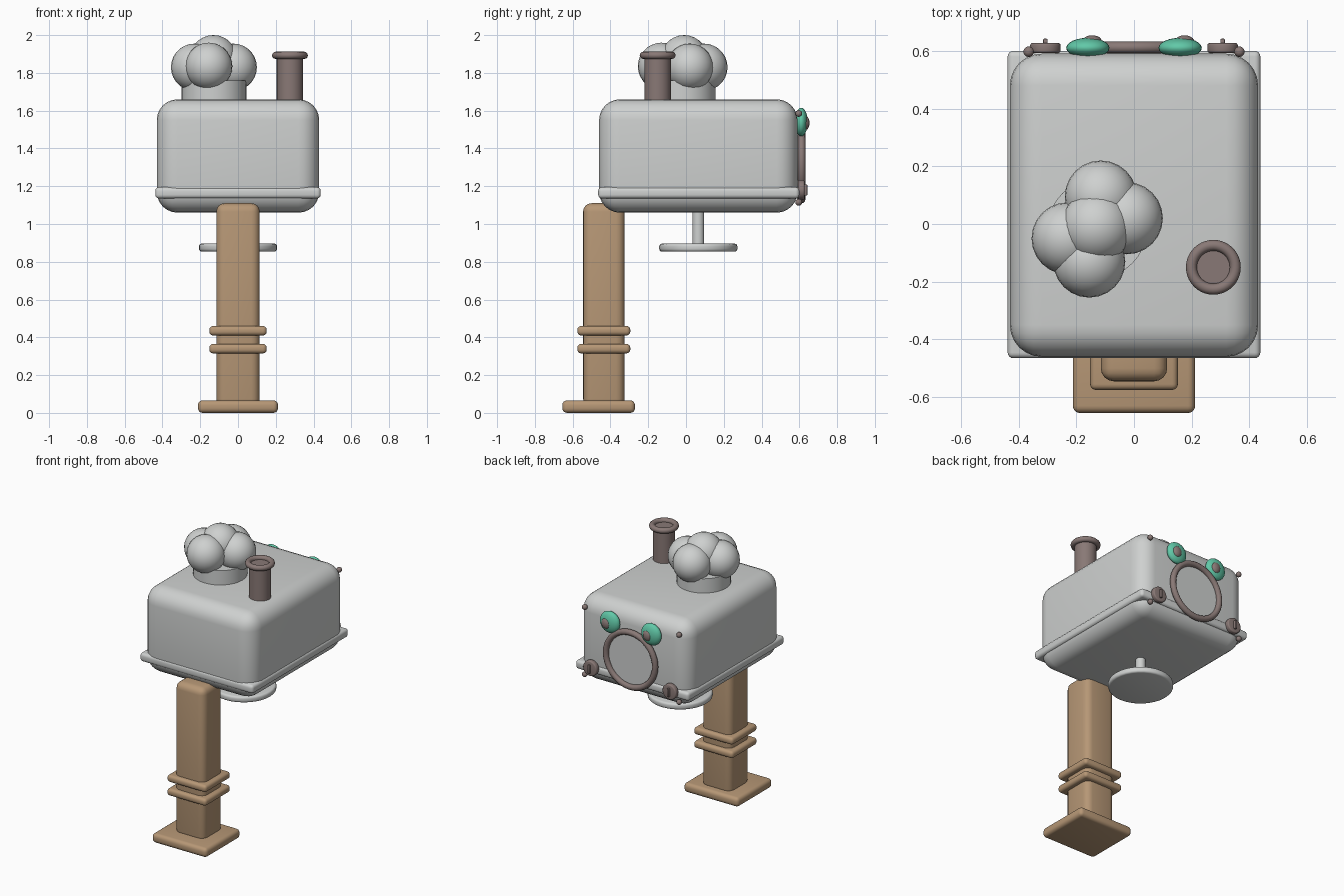
import bpy
import math

if "Cube" in bpy.data.objects:
    bpy.data.objects.remove(bpy.data.objects["Cube"], do_unlink=True)


def material(name, r, g, b):
    m = bpy.data.materials.new(name)
    m.use_nodes = True
    m.diffuse_color = (r, g, b, 1)
    m.node_tree.nodes["Principled BSDF"].inputs["Base Color"].default_value = (r, g, b, 1)
    return m


GREY = material("light grey", 0.62, 0.635, 0.628)
TAN = material("tan wood", 0.47, 0.31, 0.18)
BROWN = material("dull brown", 0.25, 0.19, 0.18)
GREEN = material("mint green", 0.12, 0.58, 0.39)


def finish(name, mat):
    ob = bpy.context.object
    ob.name = name
    ob.data.materials.append(mat)
    bpy.ops.object.shade_smooth_by_angle(angle=math.radians(40))
    return ob


def box(name, mat, x, y, z, bevel, segments=4):
    """Rounded box from (low, high) ranges."""
    ranges = (x, y, z)
    bpy.ops.mesh.primitive_cube_add(size=1, location=[sum(r) / 2 for r in ranges])
    bpy.context.object.scale = [r[1] - r[0] for r in ranges]
    bpy.ops.object.transform_apply(location=False, rotation=False, scale=True)
    mod = bpy.context.object.modifiers.new("Rounding", "BEVEL")
    mod.width = bevel
    mod.segments = segments
    bpy.ops.object.modifier_apply(modifier="Rounding")
    return finish(name, mat)


def ball(name, mat, location, size):
    bpy.ops.mesh.primitive_uv_sphere_add(segments=24, ring_count=14, radius=1, location=location)
    bpy.context.object.scale = size
    bpy.ops.object.transform_apply(location=False, rotation=False, scale=True)
    return finish(name, mat)


def cylinder(name, mat, location, radius, depth, facing_back=False, bevel=0):
    turn = (math.pi / 2 if facing_back else 0, 0, 0)
    bpy.ops.mesh.primitive_cylinder_add(vertices=32, radius=radius, depth=depth,
                                        location=location, rotation=turn)
    if bevel:
        mod = bpy.context.object.modifiers.new("Rounding", "BEVEL")
        mod.width = bevel
        mod.segments = 3
        bpy.ops.object.modifier_apply(modifier="Rounding")
    return finish(name, mat)


def ring(name, mat, location, major, minor, facing_back=False):
    turn = (math.pi / 2 if facing_back else 0, 0, 0)
    bpy.ops.mesh.primitive_torus_add(major_radius=major, minor_radius=minor, major_segments=40,
                                     minor_segments=12, location=location, rotation=turn)
    return finish(name, mat)


# Wooden post with its foot and two collars
box("post", TAN, (-0.115, 0.115), (-0.545, -0.325), (0.03, 1.11), 0.045)
box("post_foot", TAN, (-0.212, 0.212), (-0.655, -0.27), (0, 0.066), 0.025)
for name, z in (("lower_collar", 0.34), ("upper_collar", 0.435)):
    box(name, TAN, (-0.152, 0.152), (-0.575, -0.295), (z - 0.025, z + 0.025), 0.02)

# Main body with a rim around its lower edge
box("body", GREY, (-0.43, 0.43), (-0.46, 0.59), (1.06, 1.66), 0.11, 6)
box("body_rim", GREY, (-0.438, 0.438), (-0.465, 0.6), (1.135, 1.195), 0.02)

# Hanging round plate
cylinder("hanging_stem", GREY, (0, 0.065, 0.98), 0.031, 0.22)
cylinder("hanging_plate", GREY, (0, 0.065, 0.875), 0.207, 0.042, bevel=0.014)

# Chimney pipe
cylinder("chimney", BROWN, (0.275, -0.15, 1.765), 0.07, 0.25)
ring("chimney_lip", BROWN, (0.275, -0.15, 1.893), 0.076, 0.019)

# Puffy cap on a round band
cylinder("cap_band", GREY, (-0.127, -0.015, 1.70), 0.172, 0.12)
puffs = ((-0.115, 0.095, 1.83), (-0.025, 0.02, 1.83), (-0.23, -0.05, 1.83),
         (-0.155, -0.13, 1.835), (-0.13, -0.01, 1.875))
for i, place in enumerate(puffs):
    ball("cap_puff_%d" % (i + 1), GREY, place, (0.125,) * 3)

# Round window on the back
cylinder("window_pane", GREY, (0, 0.598, 1.32), 0.19, 0.02, True)
ring("window_frame", BROWN, (0, 0.612, 1.32), 0.19, 0.02, True)

# Eyes, knobs and bolts in pairs
for side, s in (("left", 1), ("right", -1)):
    ball(side + "_eye", GREEN, (s * 0.16, 0.61, 1.54), (0.075, 0.035, 0.075))
    ball(side + "_pupil", BROWN, (s * 0.16 + 0.015, 0.632, 1.535), (0.034, 0.022, 0.038))
    cylinder(side + "_knob", BROWN, (s * 0.307, 0.61, 1.18), 0.053, 0.034, True, 0.008)
    box(side + "_knob_grip", BROWN, (s * 0.307 - 0.008, s * 0.307 + 0.008),
        (0.615, 0.642), (1.15, 1.21), 0.004, 2)
    for level, z in (("upper", 1.585), ("lower", 1.115)):
        ball("%s_%s_bolt" % (side, level), BROWN, (s * 0.365, 0.597, z), (0.018,) * 3)
